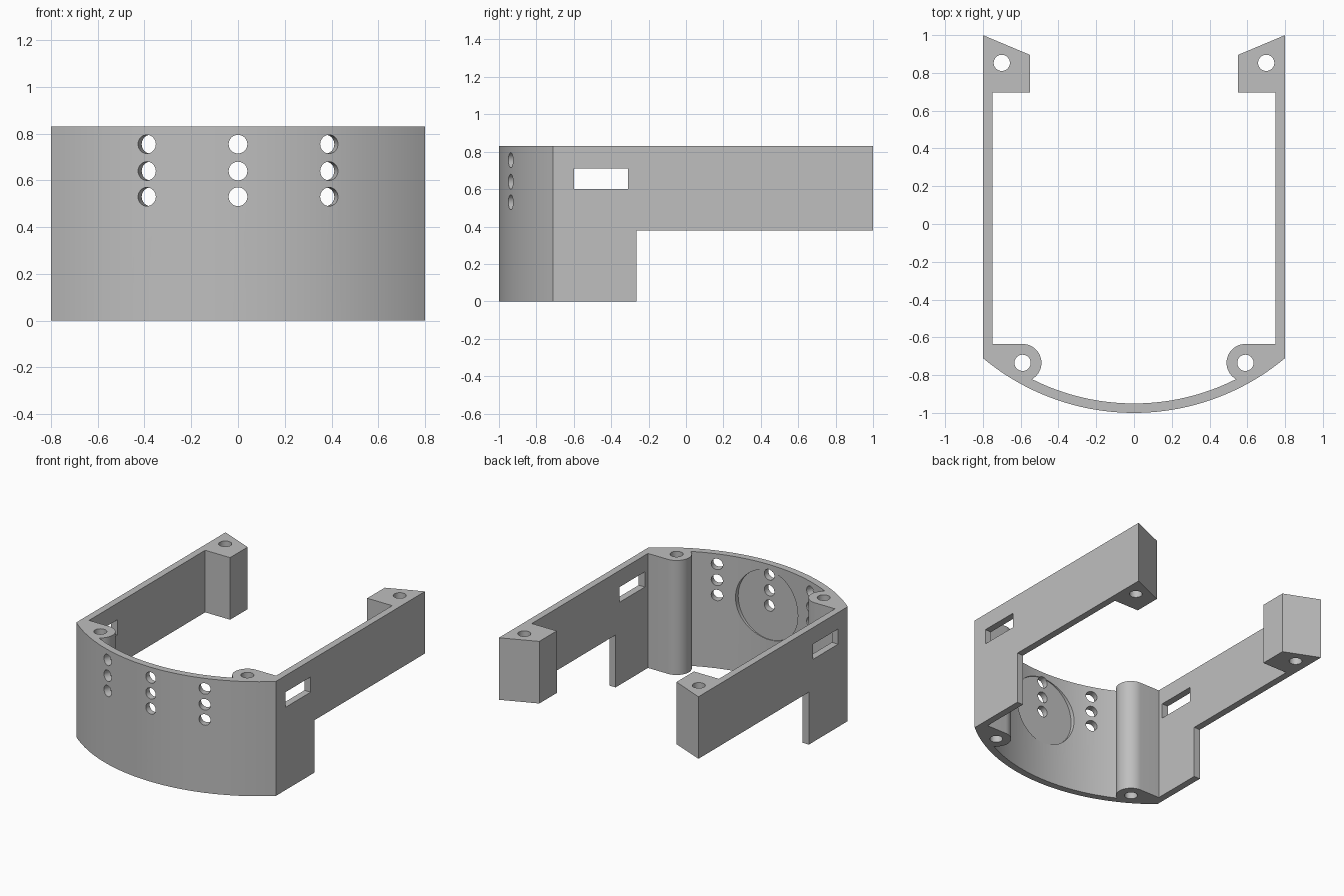
import bpy, bmesh
from math import sin, cos, pi, radians, sqrt, atan2
from mathutils import Matrix, Vector

cube = bpy.data.objects.get("Cube")
if cube:
    bpy.data.objects.remove(cube, do_unlink=True)

HEIGHT = 0.83
ARC_Y = 0.248            # centre of the curved front wall
R_OUT, R_IN = 1.248, 1.198
POST = Vector((0.59, -0.735))
POST_R = 0.1

grey = bpy.data.materials.new("light grey plastic")
grey.use_nodes = True
colour = (0.52, 0.52, 0.52, 1)
grey.diffuse_color = colour
grey.node_tree.nodes["Principled BSDF"].inputs["Base Color"].default_value = colour


def add_object(name, bm):
    bmesh.ops.recalc_face_normals(bm, faces=bm.faces)
    mesh = bpy.data.meshes.new(name)
    bm.to_mesh(mesh)
    bm.free()
    mesh.materials.append(grey)
    obj = bpy.data.objects.new(name, mesh)
    bpy.context.collection.objects.link(obj)
    return obj


def arc(centre, radius, start, end, steps):
    """Points on an arc, angles in radians."""
    return [(centre[0] + radius * cos(start + (end - start) * i / steps),
             centre[1] + radius * sin(start + (end - start) * i / steps))
            for i in range(steps + 1)]


# Half outline of the frame, from the outer front middle round to the inner one
corner = atan2(-0.71 - ARC_Y, 0.8)
meet = Vector((0.54, ARC_Y - sqrt(R_IN ** 2 - 0.54 ** 2)))
to_meet = meet - POST
half = arc((0, ARC_Y), R_OUT, -pi / 2, corner, 24)
half[-1] = (0.8, -0.71)
half += [(0.8, 1), (0.55, 0.895), (0.55, 0.695), (0.75, 0.695), (0.75, -0.635)]
half += arc(POST, POST_R, pi / 2, atan2(to_meet.y, to_meet.x) + 2 * pi, 20)[:-1]
half += arc((0, ARC_Y), R_IN, atan2(meet.y - ARC_Y, meet.x), -pi / 2, 18)
# Mirror it, without repeating the two middle points
outline = half + [(-x, y) for x, y in half[-2:0:-1]]

bm = bmesh.new()
face = bm.faces.new([bm.verts.new((x, y, 0)) for x, y in outline])
extruded = bmesh.ops.extrude_face_region(bm, geom=[face])
top = [v for v in extruded["geom"] if isinstance(v, bmesh.types.BMVert)]
bmesh.ops.translate(bm, verts=top, vec=(0, 0, HEIGHT))
frame = add_object("curved_frame", bm)
cutters = []


def cut_box(name, low, high):
    low, high = Vector(low), Vector(high)
    bm = bmesh.new()
    bmesh.ops.create_cube(bm, size=1, matrix=Matrix.Translation((low + high) / 2)
                          @ Matrix.Diagonal((*(high - low), 1)))
    cutters.append(add_object(name, bm))


def cut_cylinder(name, centre, direction, radius, length, sides=32):
    turn = Vector(direction).to_track_quat("Z", "Y").to_matrix().to_4x4()
    bm = bmesh.new()
    bmesh.ops.create_cone(bm, cap_ends=True, segments=sides, radius1=radius,
                          radius2=radius, depth=length,
                          matrix=Matrix.Translation(centre) @ turn)
    cutters.append(add_object(name, bm))


# Raised underside of the arms and the slots through the side walls
cut_box("arm_clearance", (-1, -0.265, -0.2), (1, 1.2, 0.38))
cut_box("side_slots", (-1, -0.60, 0.60), (1, -0.31, 0.71))

# Vertical screw holes
for side in (-1, 1):
    cut_cylinder("front_screw_hole", (side * POST.x, POST.y, 0.4), (0, 0, 1), 0.043, 2)
    cut_cylinder("back_screw_hole", (side * 0.70, 0.853, 0.4), (0, 0, 1), 0.043, 2)

# Shallow flat disc recess inside the front wall
cut_cylinder("disc_recess", (0, -0.855, 0.535), (0, 1, 0), 0.25, 0.2, 64)

# Three columns of holes pointing at the centre of the curve
for angle in (-18.2, 0, 18.2):
    out = Vector((sin(radians(angle)), -cos(radians(angle)), 0))
    for z in (0.53, 0.64, 0.755):
        cut_cylinder("wall_hole", out * 1.22 + Vector((0, ARC_Y, z)), out, 0.04, 0.2)

# Apply the cuts and remove the cutters
bpy.context.view_layer.objects.active = frame
frame.select_set(True)
for cutter in cutters:
    mod = frame.modifiers.new("cut", "BOOLEAN")
    mod.operation = "DIFFERENCE"
    mod.solver = "EXACT"
    mod.object = cutter
    bpy.ops.object.modifier_apply(modifier=mod.name)
    bpy.data.objects.remove(cutter, do_unlink=True)

bpy.ops.object.shade_smooth_by_angle(angle=radians(25))
